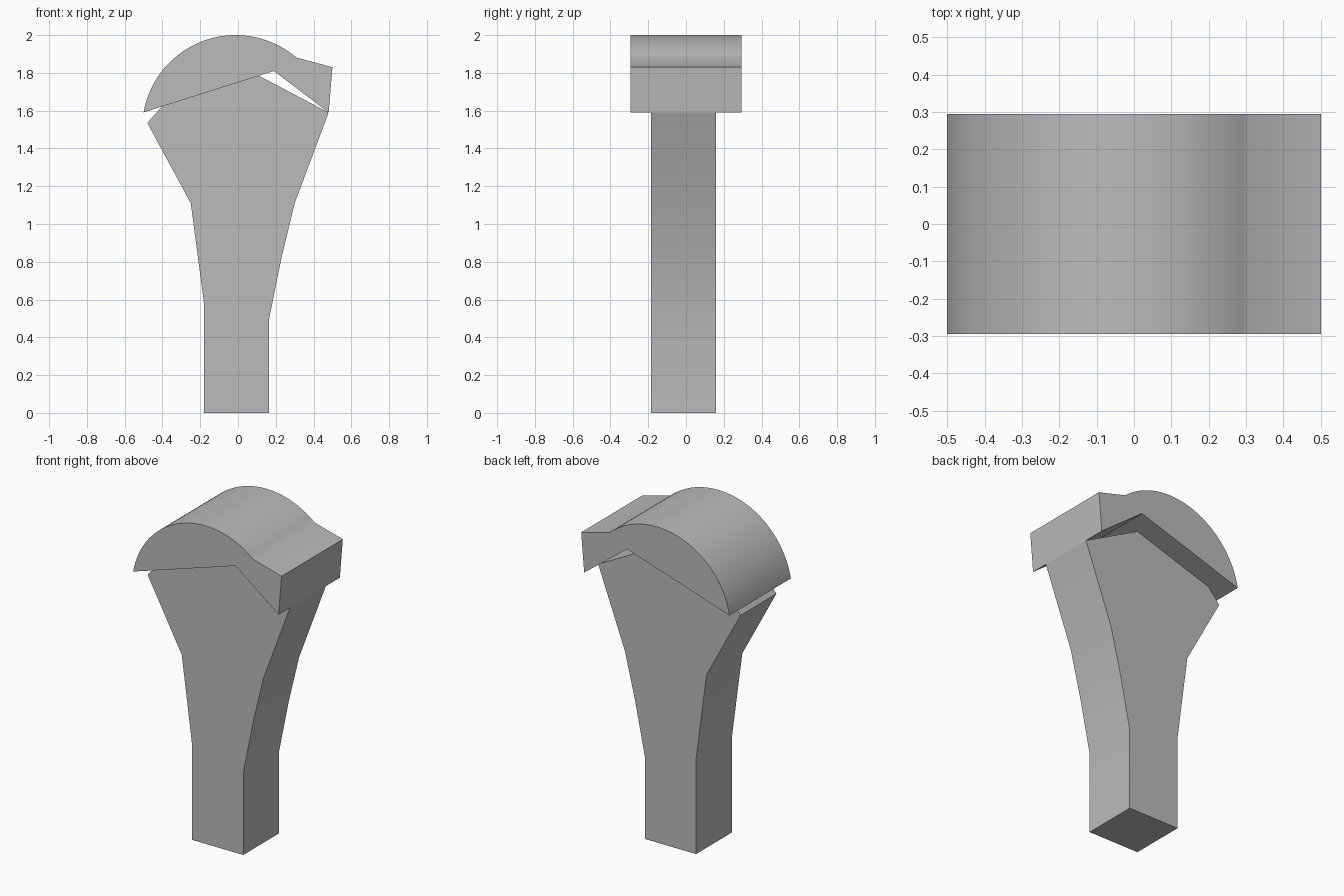
import bpy
import bmesh
from math import cos, sin, radians

cube = bpy.data.objects.get("Cube")
if cube:
    bpy.data.objects.remove(cube, do_unlink=True)

# Single flat grey
GREY = (0.5, 0.5, 0.5, 1)
grey = bpy.data.materials.new("grey")
grey.use_nodes = True
grey.diffuse_color = GREY
grey.node_tree.nodes["Principled BSDF"].inputs["Base Color"].default_value = GREY


def extrude_profile(name, profile, y_front, y_back):
    """Extrude an x-z outline along y, smooth over gentle bends."""
    bm = bmesh.new()
    face = bm.faces.new([bm.verts.new((x, y_front, z)) for x, z in profile])
    out = bmesh.ops.extrude_face_region(bm, geom=[face])
    moved = [v for v in out["geom"] if isinstance(v, bmesh.types.BMVert)]
    bmesh.ops.translate(bm, verts=moved, vec=(0, y_back - y_front, 0))
    bmesh.ops.recalc_face_normals(bm, faces=bm.faces)
    mesh = bpy.data.meshes.new(name)
    bm.to_mesh(mesh)
    bm.free()
    mesh.materials.append(grey)
    obj = bpy.data.objects.new(name, mesh)
    bpy.context.collection.objects.link(obj)
    bpy.ops.object.select_all(action="DESELECT")
    obj.select_set(True)
    bpy.context.view_layer.objects.active = obj
    bpy.ops.object.shade_smooth_by_angle(angle=radians(30))
    return obj


# Flared shaft, its top tucked just into the cap
shaft = [(-0.18, 0), (0.165, 0), (0.165, 0.5), (0.23, 0.82), (0.3, 1.11),
         (0.48, 1.59), (0.11, 1.785), (-0.4, 1.625), (-0.48, 1.535),
         (-0.25, 1.11), (-0.18, 0.58)]
extrude_profile("shaft", shaft, -0.185, 0.16)

# Domed cap with a stepped shoulder and a notched underside
STEPS = 40
RADIUS = 0.495
cap = []
for i in range(STEPS + 1):
    a = radians(170 - (170 - 49.5) * i / STEPS)
    cap.append((-0.0125 + RADIUS * cos(a), 2 - RADIUS + RADIUS * sin(a)))
cap += [(0.5, 1.83), (0.48, 1.59), (0.19, 1.81)]
extrude_profile("cap", cap, -0.295, 0.295)
